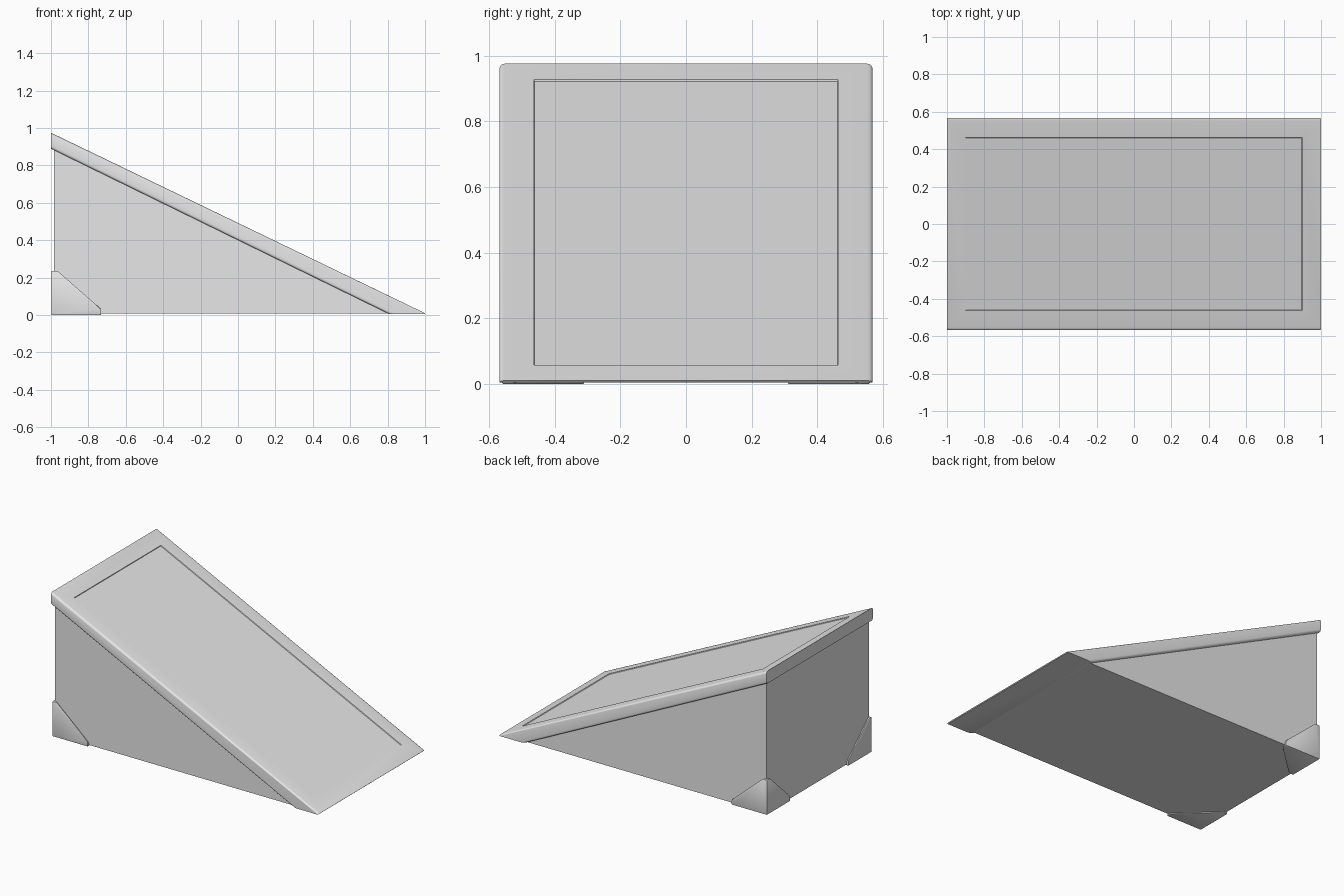
import bpy
import bmesh
import math
from mathutils import Vector

cube = bpy.data.objects.get("Cube")
if cube:
    bpy.data.objects.remove(cube, do_unlink=True)

GREY = (0.8, 0.8, 0.8, 1.0)
mat = bpy.data.materials.new("plain_grey")
mat.use_nodes = True
mat.diffuse_color = GREY
mat.node_tree.nodes["Principled BSDF"].inputs["Base Color"].default_value = GREY


def finish(bm, name):
    bmesh.ops.recalc_face_normals(bm, faces=bm.faces)
    mesh = bpy.data.meshes.new(name)
    bm.to_mesh(mesh)
    bm.free()
    mesh.materials.append(mat)
    obj = bpy.data.objects.new(name, mesh)
    bpy.context.collection.objects.link(obj)
    bpy.ops.object.select_all(action="DESELECT")
    obj.select_set(True)
    bpy.context.view_layer.objects.active = obj
    bpy.ops.object.shade_smooth_by_angle(angle=math.radians(35))
    return obj


def extrude_profile(points, half_width):
    """Extrude an x-z outline along y."""
    bm = bmesh.new()
    face = bm.faces.new([bm.verts.new((x, -half_width, z)) for x, z in points])
    out = bmesh.ops.extrude_face_region(bm, geom=[face])
    verts = [v for v in out["geom"] if isinstance(v, bmesh.types.BMVert)]
    bmesh.ops.translate(bm, verts=verts, vec=(0, 2 * half_width, 0))
    bmesh.ops.recalc_face_normals(bm, faces=bm.faces)
    return bm


# Wedge body
finish(extrude_profile([(-0.985, 0.008), (0.83, 0.008), (-0.985, 0.9)], 0.548), "wedge_body")

# Sloping deck with rounded long edges
bm = extrude_profile([(-1, 0.89), (0.81, 0.005), (0.995, 0.005), (1, 0.01), (-1, 0.975)], 0.568)
long_edges = [e for e in bm.edges
              if abs(e.verts[0].co.y - e.verts[1].co.y) < 0.01
              and abs(e.verts[0].co.x - e.verts[1].co.x) > 1]
bmesh.ops.bevel(bm, geom=long_edges, offset=0.015, segments=4, profile=0.5, affect="EDGES")

# Shallow recessed panel in the deck
bm.normal_update()
top = max((f for f in bm.faces if f.normal.z > 0.8), key=lambda f: f.calc_area())
normal = top.normal.copy()
origin = top.calc_center_median()
bmesh.ops.inset_individual(bm, faces=[top], thickness=0.05)
for v in top.verts:
    v.co.x = math.copysign(0.9, v.co.x)
    v.co.y = math.copysign(0.463, v.co.y)
    v.co.z = origin.z - (normal.x * (v.co.x - origin.x)) / normal.z
bmesh.ops.inset_individual(bm, faces=[top], thickness=0.003, depth=-0.005)
finish(bm, "ramp_deck")

# Corner guards: a corner solid with clipped tips
reach = Vector((0.265, 0.25, 0.236))
tip = 0.035
for side, label in ((-1, "right"), (1, "left")):
    bm = bmesh.new()
    points = [Vector()]
    for axis in range(3):
        end = Vector()
        end[axis] = reach[axis]
        points.append(end)
        for other in range(3):
            if other != axis:
                clipped = end.copy()
                clipped[other] = tip
                points.append(clipped)
    for p in points:
        bm.verts.new((-0.997 + p.x, side * (0.56 - p.y), p.z))
    hull = bmesh.ops.convex_hull(bm, input=bm.verts)
    loose = [v for v in bm.verts if not v.link_faces]
    bmesh.ops.delete(bm, geom=loose, context="VERTS")
    bmesh.ops.dissolve_limit(bm, angle_limit=0.02, verts=bm.verts, edges=bm.edges)
    bmesh.ops.bevel(bm, geom=list(bm.edges), offset=0.004, segments=2,
                    profile=0.5, affect="EDGES")
    finish(bm, label + "_corner_guard")
